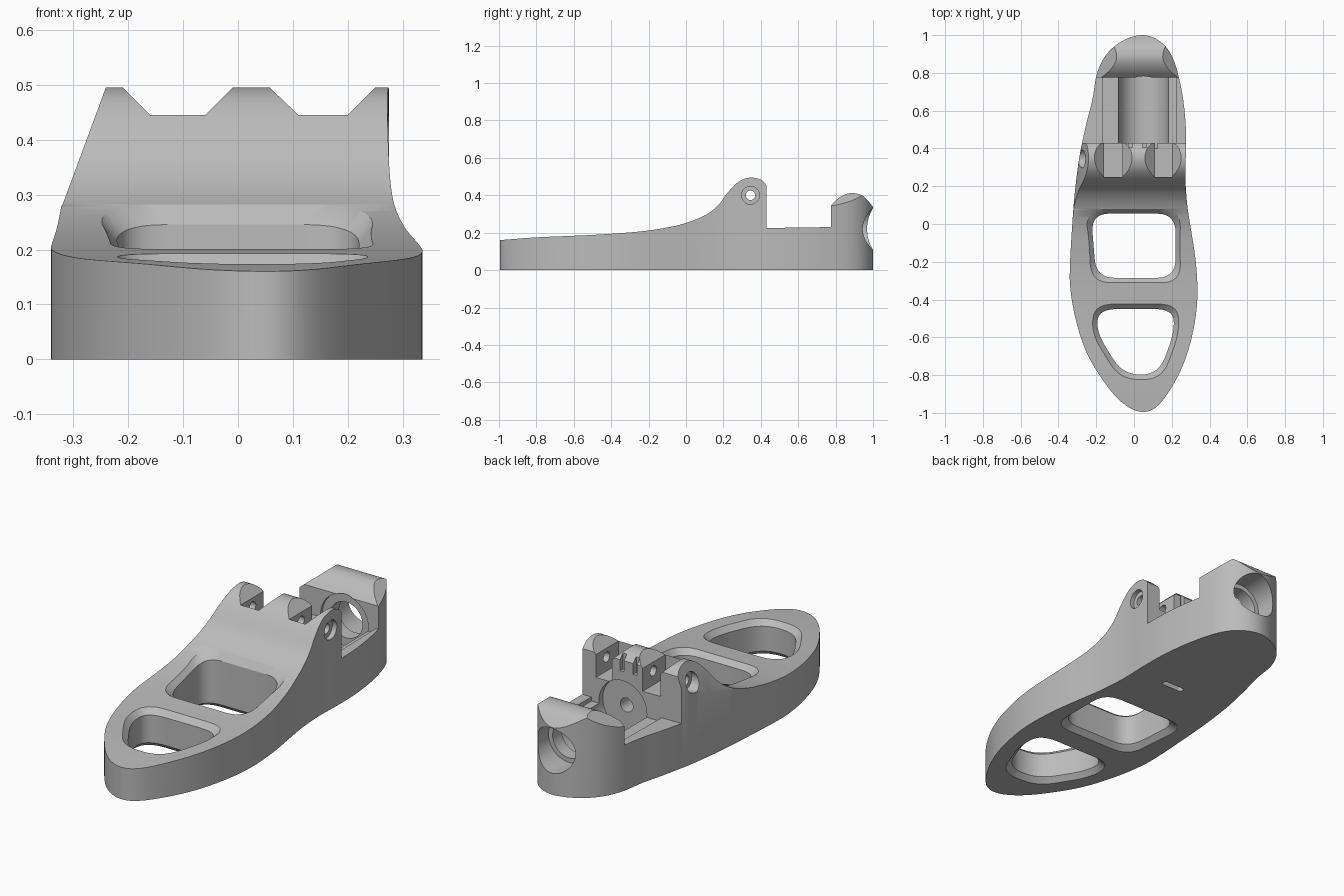
import bpy, bmesh, math
from mathutils import Vector

if "Cube" in bpy.data.objects:
    bpy.data.objects.remove(bpy.data.objects["Cube"], do_unlink=True)

grey = bpy.data.materials.new("plain grey")
grey.use_nodes = True
grey.diffuse_color = (0.5, 0.5, 0.5, 1)
grey.node_tree.nodes["Principled BSDF"].inputs["Base Color"].default_value = (0.5, 0.5, 0.5, 1)


def spline(pts, closed=False, steps=6):
    """Smooth curve through the points."""
    n, out = len(pts), []
    P = [Vector(p) for p in pts]
    get = (lambda i: P[i % n]) if closed else (lambda i: P[max(0, min(n - 1, i))])
    for i in range(n if closed else n - 1):
        a, b, c, d = get(i - 1), get(i), get(i + 1), get(i + 2)
        for k in range(steps):
            t = k / steps
            out.append(0.5 * (2 * b + (c - a) * t + (2 * a - 5 * b + 4 * c - d) * t * t
                              + (3 * b - a - 3 * c + d) * t ** 3))
    if not closed:
        out.append(P[-1])
    return out


def loft(name, loops):
    """Closed solid through loops of equal length."""
    bm = bmesh.new()
    rings = [[bm.verts.new(p) for p in loop] for loop in loops]
    bm.faces.new(rings[0])
    bm.faces.new(rings[-1])
    for a, b in zip(rings, rings[1:]):
        for i in range(len(a)):
            j = (i + 1) % len(a)
            bm.faces.new((a[i], a[j], b[j], b[i]))
    bmesh.ops.recalc_face_normals(bm, faces=bm.faces)
    mesh = bpy.data.meshes.new(name)
    bm.to_mesh(mesh)
    bm.free()
    ob = bpy.data.objects.new(name, mesh)
    bpy.context.collection.objects.link(ob)
    mesh.materials.append(grey)
    return ob


def prism(name, pts, axis, lo, hi):
    place = {"x": lambda u, v, w: (w, u, v),
             "y": lambda u, v, w: (u, w, v),
             "z": lambda u, v, w: (u, v, w)}[axis]
    return loft(name, [[place(p[0], p[1], w) for p in pts] for w in (lo, hi)])


def rect(u0, u1, v0, v1):
    return [(u0, v0), (u1, v0), (u1, v1), (u0, v1)]


def circle(u, v, r, n=48):
    return [(u + r * math.cos(math.tau * i / n), v + r * math.sin(math.tau * i / n)) for i in range(n)]


def combine(cutter, operation="DIFFERENCE"):
    mod = body.modifiers.new(cutter.name, "BOOLEAN")
    mod.operation, mod.solver, mod.object = operation, "EXACT", cutter
    bpy.context.view_layer.objects.active = body
    bpy.ops.object.modifier_apply(modifier=mod.name)
    bpy.data.objects.remove(cutter, do_unlink=True)


# Footprint of the body
outline = spline([
    (0.05, 1), (0.14, 0.965), (0.205, 0.88), (0.25, 0.72), (0.272, 0.55), (0.275, 0.4),
    (0.272, 0.25), (0.282, 0.1), (0.305, -0.05), (0.327, -0.2), (0.336, -0.36), (0.325, -0.5),
    (0.29, -0.66), (0.24, -0.79), (0.17, -0.91), (0.11, -0.975), (0.05, -0.995),
    (-0.02, -0.975), (-0.1, -0.91), (-0.19, -0.79), (-0.26, -0.66), (-0.31, -0.5),
    (-0.335, -0.36), (-0.34, -0.25), (-0.33, -0.05), (-0.315, 0.15), (-0.29, 0.35),
    (-0.255, 0.52), (-0.22, 0.66), (-0.195, 0.8), (-0.14, 0.905), (-0.05, 0.975)], closed=True)
body = prism("body", outline, "z", 0, 0.6)

# Side profile: low front, raised crest, open cradle, rear housing
crest = spline([
    (-1.1, 0.155), (-1, 0.16), (-0.8, 0.175), (-0.5, 0.188), (-0.25, 0.206), (-0.1, 0.228),
    (0, 0.252), (0.1, 0.292), (0.17, 0.345), (0.22, 0.41), (0.26, 0.455), (0.3, 0.483),
    (0.35, 0.495), (0.4, 0.483), (0.43, 0.455)])
housing = spline([(0.775, 0.345), (0.81, 0.38), (0.85, 0.404), (0.89, 0.412), (0.94, 0.4),
                  (0.98, 0.363), (1.02, 0.31)])
profile = crest + [Vector((0.43, 0.225)), Vector((0.775, 0.23))] + housing
profile += [Vector((1.02, -0.1)), Vector((-1.1, -0.1))]
combine(prism("side_profile", profile, "x", -0.6, 0.6), "INTERSECT")


def top(y):
    for a, b in zip(crest, crest[1:]):
        if a.x <= y <= b.x:
            return a.y + (b.y - a.y) * (y - a.x) / (b.x - a.x)
    return crest[-1].y


def rounded(corners, radius, grow):
    """Offset a counter-clockwise polygon and round its corners."""
    P, out = [Vector(c) for c in corners], []
    n = len(P)
    moved = []
    for i in range(n):
        d1, d2 = (P[i] - P[i - 1]).normalized(), (P[(i + 1) % n] - P[i]).normalized()
        n1, n2 = Vector((d1.y, -d1.x)), Vector((d2.y, -d2.x))
        moved.append(P[i] + (n1 + n2) * grow / (1 + n1.dot(n2)))
    for i in range(n):
        a, b, c = moved[i - 1], moved[i], moved[(i + 1) % n]
        s = b + (a - b).normalized() * min(radius, 0.48 * (a - b).length)
        e = b + (c - b).normalized() * min(radius, 0.48 * (c - b).length)
        for k in range(9):
            t = k / 8
            out.append(s * (1 - t) ** 2 + b * 2 * t * (1 - t) + e * t * t)
    return out


# Two windows, chamfered above and below
windows = {
    "rear_window": [(-0.2, -0.285), (0.22, -0.285), (0.22, 0.055), (-0.228, 0.055)],
    "front_window": [(-0.06, -0.797), (0.13, -0.797), (0.215, -0.57), (0.205, -0.45),
                     (-0.185, -0.45), (-0.2, -0.57)]}
for name, corners in windows.items():
    levels = [(0.045, lambda y: -0.02), (0, lambda y: 0.025), (0, lambda y: top(y) - 0.026),
              (0.046, lambda y: top(y) + 0.02), (0.046, lambda y: 0.7)]
    combine(loft(name, [[(p.x, p.y, height(p.y)) for p in rounded(corners, 0.1, grow)]
                        for grow, height in levels]))

# Sloped flank of the crest and the housing's side chamfers
combine(prism("crest_flank", [(-0.5, 0.28), (-0.32, 0.28), (-0.235, 0.51), (-0.235, 0.7), (-0.5, 0.7)],
              "y", -0.2, 0.5))
for side in (-1, 1):
    pts = [(0.03 + side * u, v) for u, v in ((0.26, 0.3), (0.1, 0.43), (0.1, 0.7), (0.5, 0.7), (0.5, 0.3))]
    combine(prism("housing_chamfer", pts, "y", 0.6, 1.2))

# Hinge pockets with flared mouths
for x0, x1, w0, w1 in ((-0.16, -0.06, -0.26, 0.04), (0.11, 0.2, 0.005, 0.3)):
    pts = [(x0, 0.33), (x1, 0.33), (x1, 0.445), (w1, 0.545), (w0, 0.545), (x0, 0.445)]
    combine(prism("hinge_pocket", pts, "y", 0.25, 0.5))

# Hinge pin bore and its counterbores
combine(prism("pin_bore", circle(0.345, 0.4, 0.025), "x", -0.6, 0.6))
combine(prism("left_counterbore", circle(0.345, 0.4, 0.048), "x", 0.25, 0.6))
combine(prism("right_counterbore", circle(0.345, 0.4, 0.048), "x", -0.6, -0.24))

# Small grooves in the middle hinge post
for x in (-0.018, 0.055):
    combine(prism("post_groove", rect(x - 0.011, x + 0.011, 0.4, 0.6), "y", 0.405, 0.5))

# Cradle: shallow step, round trough, screw hole and rear opening
combine(prism("cradle_step", rect(-0.165, 0.225, 0.205, 0.3), "y", 0.43, 0.775))
combine(prism("trough", circle(0.05, 0.22, 0.133), "y", 0.4, 0.79))
combine(prism("screw_hole", circle(0.05, 0.22, 0.035), "y", 0.3, 0.45))
combine(prism("housing_bore", circle(0.05, 0.22, 0.09), "y", 0.7, 1.2))
combine(prism("rear_opening", circle(0.05, 0.22, 0.113), "y", 0.86, 1.2))

# Slot in the underside
combine(prism("underside_slot", rounded(rect(-0.02, 0.1, 0.325, 0.355), 0.015, 0), "z", -0.1, 0.05))

bpy.ops.object.select_all(action="DESELECT")
body.select_set(True)
bpy.context.view_layer.objects.active = body
bpy.ops.object.shade_smooth_by_angle(angle=math.radians(30))
